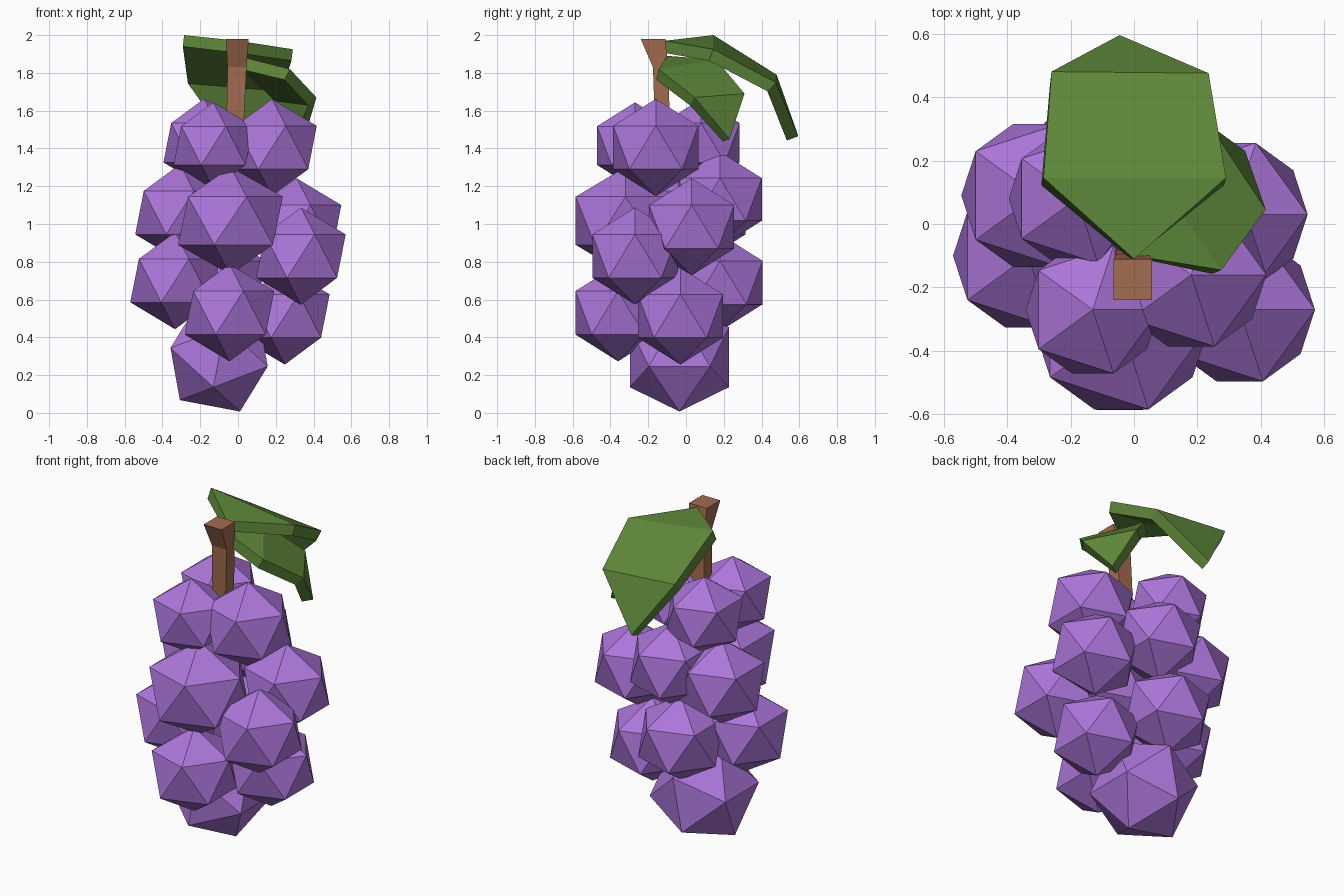
import bpy
import bmesh
from math import radians

if "Cube" in bpy.data.objects:
    bpy.data.objects.remove(bpy.data.objects["Cube"], do_unlink=True)


def make_material(name, rgb):
    mat = bpy.data.materials.new(name)
    mat.use_nodes = True
    color = (*rgb, 1)
    mat.diffuse_color = color
    mat.node_tree.nodes["Principled BSDF"].inputs["Base Color"].default_value = color
    return mat


purple = make_material("grape purple", (0.41, 0.18, 0.70))
green = make_material("leaf green", (0.115, 0.25, 0.043))
brown = make_material("stem brown", (0.37, 0.15, 0.08))


def add_object(name, bm, material):
    mesh = bpy.data.meshes.new(name)
    bm.to_mesh(mesh)
    bm.free()
    mesh.materials.append(material)
    obj = bpy.data.objects.new(name, mesh)
    bpy.context.collection.objects.link(obj)
    return obj


def add_grape(name, location, radius, squash=0.97, tilt=0):
    bm = bmesh.new()
    bmesh.ops.create_icosphere(bm, subdivisions=1, radius=radius)
    obj = add_object(name, bm, purple)
    obj.location = location
    obj.scale.z = squash
    obj.rotation_euler.y = radians(tilt)


# Grapes: slightly squashed icosahedra
R = 0.265
grapes = {
    "grape_top_front": (-0.13, -0.27, 1.415, 0.236),
    "grape_top_back": (-0.18, 0.08, 1.43, 0.24),
    "grape_top_right": (0.18, -0.16, 1.405, R),
    "grape_upper_left": (-0.307, 0.09, 1.06, R),
    "grape_upper_back": (-0.03, 0.18, 1.13, 0.26),
    "grape_upper_front": (-0.04, -0.32, 1.017, 0.31),
    "grape_upper_right": (0.31, 0.03, 0.985, R),
    "grape_middle_right": (0.333, -0.27, 0.83, R),
    "grape_lower_left": (-0.333, -0.10, 0.70, R),
    "grape_lower_back": (-0.09, 0.18, 0.69, R),
    "grape_lower_front": (-0.045, -0.36, 0.53, R),
    "grape_lower_right": (0.248, -0.03, 0.513, R),
}
for name, (x, y, z, r) in grapes.items():
    add_grape(name, (x, y, z), r, 0.92 if r > 0.3 else 0.97)
add_grape("grape_bottom", (-0.10, -0.035, 0.295), 0.308, 1, -21)

# Stem: square rings (x min, x max, y min, y max, z) joined by walls
rings = [
    (-0.065, 0.025, -0.16, -0.08, 1.40),
    (-0.055, 0.045, -0.175, -0.095, 1.83),
    (-0.065, 0.057, -0.24, -0.11, 1.98),
]
bm = bmesh.new()
loops = [[bm.verts.new(p) for p in ((a, c, z), (b, c, z), (b, d, z), (a, d, z))]
         for a, b, c, d, z in rings]
for low, high in zip(loops, loops[1:]):
    for i in range(4):
        j = (i + 1) % 4
        bm.faces.new((low[i], low[j], high[j], high[i]))
bm.faces.new(loops[0][::-1])
bm.faces.new(loops[-1])
add_object("stem", bm, brown)


def add_leaf(name, base, middle, far, tip):
    """Bent plate: triangle, quad and triangle, thickened downwards."""
    bm = bmesh.new()
    b, t = bm.verts.new(base), bm.verts.new(tip)
    ml, mr = [bm.verts.new(p) for p in middle]
    fl, fr = [bm.verts.new(p) for p in far]
    for face in ((b, mr, ml), (ml, mr, fr, fl), (fl, fr, t)):
        bm.faces.new(face)
    bm.normal_update()
    obj = add_object(name, bm, green)
    mod = obj.modifiers.new("thickness", "SOLIDIFY")
    mod.thickness = 0.065
    mod.offset = -1


# Leaves
add_leaf("large_leaf", (0, -0.11, 1.97),
         ((-0.285, 0.145, 2.0), (0.29, 0.145, 1.925)),
         ((-0.26, 0.48, 1.79), (0.235, 0.475, 1.75)),
         (-0.045, 0.595, 1.465))
add_leaf("small_leaf", (0, -0.10, 1.89),
         ((0.06, 0.16, 1.87), (0.275, -0.145, 1.82)),
         ((0.24, 0.31, 1.69), (0.415, 0.045, 1.67)),
         (0.35, 0.23, 1.45))
